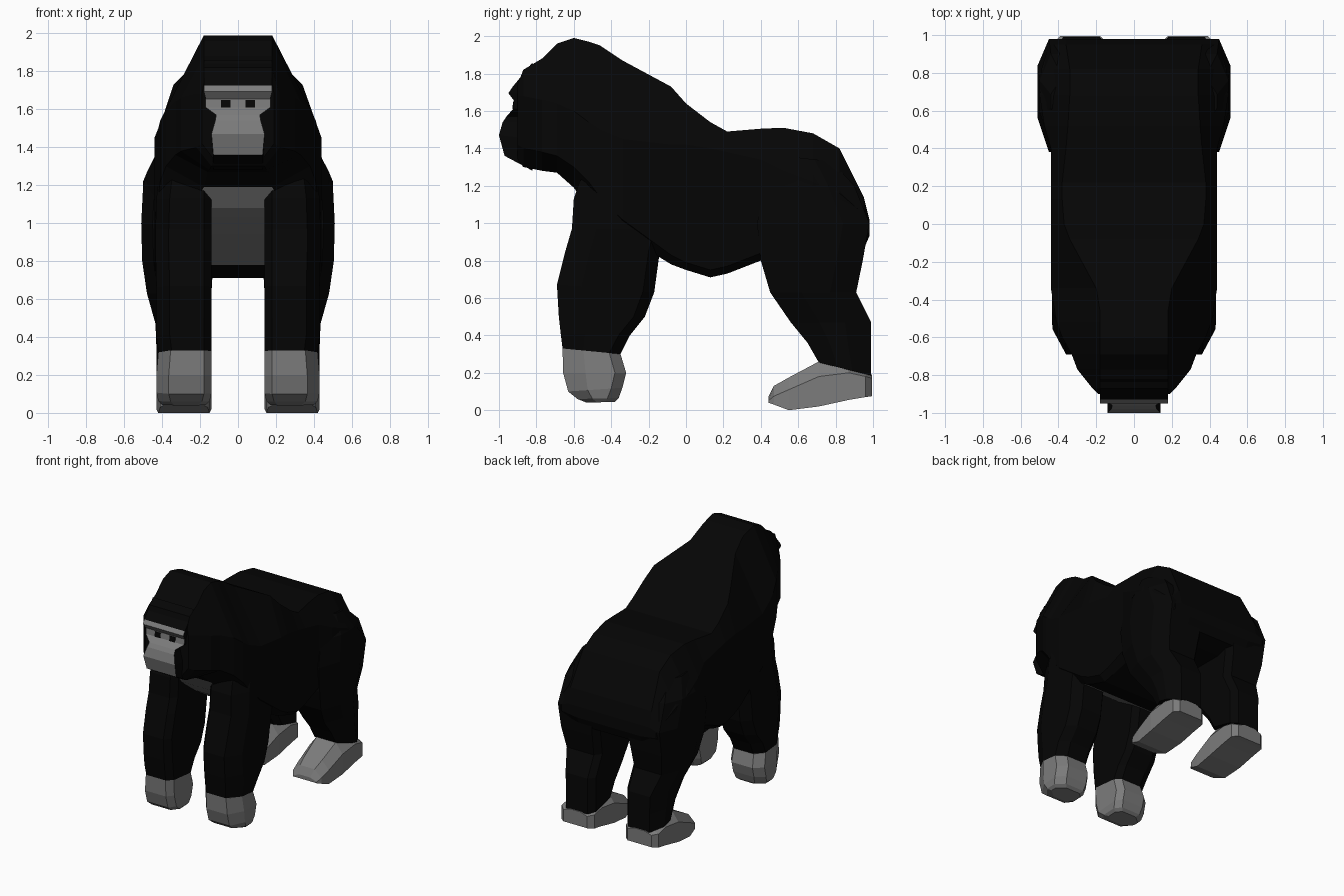
import bpy, bmesh


def material(name, rgb):
    m = bpy.data.materials.new(name)
    m.diffuse_color = (*rgb, 1)
    return m


FUR = material("black_fur", (0.0016, 0.0016, 0.0016))
SKIN = material("grey_skin", (0.2, 0.2, 0.2))


def loft(name, rings, mats, rule=None, mirror=False):
    """Skin a list of equal-length rings, cap both ends."""
    bm = bmesh.new()
    rows = [[bm.verts.new(p) for p in r] for r in rings]
    n = len(rows[0])
    for a, b in zip(rows, rows[1:]):
        for i in range(n):
            j = (i + 1) % n
            bm.faces.new((a[i], a[j], b[j], b[i]))
    bm.faces.new(rows[0])
    bm.faces.new(rows[-1])
    bmesh.ops.recalc_face_normals(bm, faces=bm.faces)
    bm.normal_update()
    if rule:
        for f in bm.faces:
            f.material_index = rule(f)
    if mirror:
        g = bmesh.ops.duplicate(bm, geom=bm.verts[:] + bm.edges[:] + bm.faces[:])["geom"]
        for v in g:
            if isinstance(v, bmesh.types.BMVert):
                v.co.x *= -1
        bmesh.ops.reverse_faces(bm, faces=[f for f in g if isinstance(f, bmesh.types.BMFace)])
    me = bpy.data.meshes.new(name)
    bm.to_mesh(me)
    bm.free()
    for m in mats:
        me.materials.append(m)
    ob = bpy.data.objects.new(name, me)
    bpy.context.collection.objects.link(ob)
    return ob


def limb(name, rows, mat, cx, front, back):
    """Stack of chamfered sections: y0, y1, x0, x1, z at front, z at back.
    The outer corners take a longer chamfer (front, back) than the inner ones."""
    rings = []
    for y0, y1, x0, x1, zf, zb in rows:
        d = y1 - y0
        f, b, s = min(front, d * 0.36), min(back, d * 0.36), min(0.05, d / 4)
        pts = [(x0 + 0.04, y0), (x1 - cx, y0), (x1, y0 + f), (x1, y1 - b),
               (x1 - cx, y1), (x0 + 0.04, y1), (x0, y1 - s), (x0, y0 + s)]
        rings.append([(x, y, zf + (zb - zf) * (y - y0) / d) for x, y in pts])
    return loft(name, rings, [mat], mirror=True)


# Head, back and rump: y, bottom z, top z, bottom w, top w, full w, lower z, upper z
body = [
    (-0.90, 1.34, 1.74, 0.13, 0.18, 0.19, 1.42, 1.68),
    (-0.87, 1.30, 1.82, 0.14, 0.18, 0.22, 1.40, 1.68),
    (-0.77, 1.28, 1.88, 0.15, 0.18, 0.30, 1.38, 1.66),
    (-0.69, 1.27, 1.96, 0.16, 0.18, 0.33, 1.36, 1.64),
    (-0.60, 1.19, 1.99, 0.18, 0.18, 0.38, 1.30, 1.60),
    (-0.52, 1.08, 1.97, 0.24, 0.18, 0.41, 1.22, 1.54),
    (-0.46, 1.03, 1.95, 0.30, 0.18, 0.42, 1.14, 1.50),
    (-0.34, 0.94, 1.87, 0.35, 0.20, 0.44, 1.02, 1.45),
    (-0.08, 0.78, 1.73, 0.39, 0.34, 0.44, 0.83, 1.42),
    (0.00, 0.75, 1.64, 0.39, 0.37, 0.44, 0.79, 1.42),
    (0.13, 0.71, 1.54, 0.39, 0.38, 0.44, 0.75, 1.40),
    (0.22, 0.73, 1.49, 0.39, 0.38, 0.44, 0.77, 1.38),
    (0.40, 0.80, 1.505, 0.37, 0.36, 0.44, 0.84, 1.34),
    (0.52, 0.82, 1.51, 0.30, 0.35, 0.475, 0.90, 1.28),
    (0.68, 0.82, 1.48, 0.28, 0.34, 0.50, 0.90, 1.22),
    (0.82, 0.82, 1.40, 0.28, 0.34, 0.49, 0.90, 1.16),
    (0.95, 0.86, 1.14, 0.28, 0.36, 0.45, 0.92, 1.05),
    (0.98, 0.93, 1.02, 0.28, 0.36, 0.42, 0.95, 1.00),
]
rings = [[(-wb, y, zb), (wb, y, zb), (w, y, zl), (w, y, zu),
          (wt, y, zt), (-wt, y, zt), (-w, y, zu), (-w, y, zl)]
         for y, zb, zt, wb, wt, w, zl, zu in body]


def chest_rule(f):
    # bare skin on the chest, facing down and forward
    c = f.calc_center_median()
    return int(f.normal.z < -0.4 and abs(c.x) < 0.05 and -0.6 < c.y < -0.08 and c.z < 1.19)


loft("body", rings, [FUR, SKIN], chest_rule)

# Face: z, half width, front y, z at the back
face = [(1.725, 0.18, -0.93, 1.86), (1.695, 0.18, -0.95, 1.70), (1.655, 0.17, -0.92, 1.655),
        (1.61, 0.17, -0.925, 1.61), (1.57, 0.115, -0.96, 1.57), (1.54, 0.12, -0.98, 1.54),
        (1.47, 0.14, -1.0, 1.45), (1.36, 0.13, -0.97, 1.28)]
loft("face", [[(-w, y, z), (w, y, z), (w, -0.82, zb), (-w, -0.82, zb)] for z, w, y, zb in face],
     [FUR, SKIN],
     lambda f: int(f.normal.y < -0.55 and f.calc_center_median().y < -0.9))

# Eyes: thin dark plates
loft("eyes", [[(0.04, y, 1.61), (0.09, y, 1.61), (0.09, y + 0.005, 1.65), (0.04, y + 0.005, 1.65)]
              for y in (-0.929, -0.921)], [FUR], mirror=True)

# Arms and hands
limb("arms", [
    (-0.50, -0.12, 0.16, 0.40, 1.32, 1.32), (-0.57, -0.10, 0.14, 0.42, 1.22, 1.22),
    (-0.60, -0.10, 0.14, 0.43, 1.13, 1.13), (-0.61, -0.11, 0.14, 0.435, 0.97, 0.97),
    (-0.645, -0.14, 0.14, 0.435, 0.85, 0.85), (-0.69, -0.17, 0.14, 0.43, 0.67, 0.63),
    (-0.68, -0.22, 0.14, 0.43, 0.50, 0.50), (-0.67, -0.30, 0.14, 0.43, 0.41, 0.40),
    (-0.66, -0.35, 0.14, 0.42, 0.33, 0.30)], FUR, 0.07, 0.13, 0.06)
limb("hands", [
    (-0.66, -0.35, 0.14, 0.42, 0.33, 0.30), (-0.657, -0.32, 0.14, 0.43, 0.20, 0.20),
    (-0.63, -0.34, 0.14, 0.43, 0.10, 0.12), (-0.58, -0.36, 0.15, 0.42, 0.06, 0.065),
    (-0.53, -0.38, 0.17, 0.40, 0.04, 0.045)], SKIN, 0.065, 0.12, 0.06)

# Legs
limb("legs", [
    (0.52, 0.78, 0.10, 0.44, 1.36, 1.33), (0.42, 0.90, 0.10, 0.50, 1.20, 1.20),
    (0.38, 0.98, 0.11, 0.51, 1.00, 1.00), (0.40, 0.945, 0.13, 0.505, 0.80, 0.80),
    (0.45, 0.91, 0.14, 0.48, 0.63, 0.63), (0.56, 0.99, 0.14, 0.435, 0.47, 0.47),
    (0.65, 0.99, 0.14, 0.43, 0.36, 0.33), (0.71, 0.99, 0.14, 0.43, 0.255, 0.185)],
    FUR, 0.06, 0.18, 0.14)

# Feet: y, sole z, side z, top z, inner x, outer x
feet = [(0.44, 0.04, 0.05, 0.07, 0.18, 0.39), (0.47, 0.03, 0.075, 0.13, 0.16, 0.41),
        (0.55, 0.0, 0.11, 0.175, 0.15, 0.42), (0.71, 0.02, 0.18, 0.26, 0.14, 0.43),
        (0.87, 0.055, 0.20, 0.245, 0.14, 0.43), (0.96, 0.07, 0.18, 0.20, 0.14, 0.43),
        (0.995, 0.075, 0.17, 0.19, 0.18, 0.39)]
loft("feet", [[(x0, y, zb), (x1, y, zb), (x1, y, zm), (x1 - 0.06, y, zt), (x0 + 0.06, y, zt), (x0, y, zm)]
              for y, zb, zm, zt, x0, x1 in feet], [SKIN], mirror=True)
